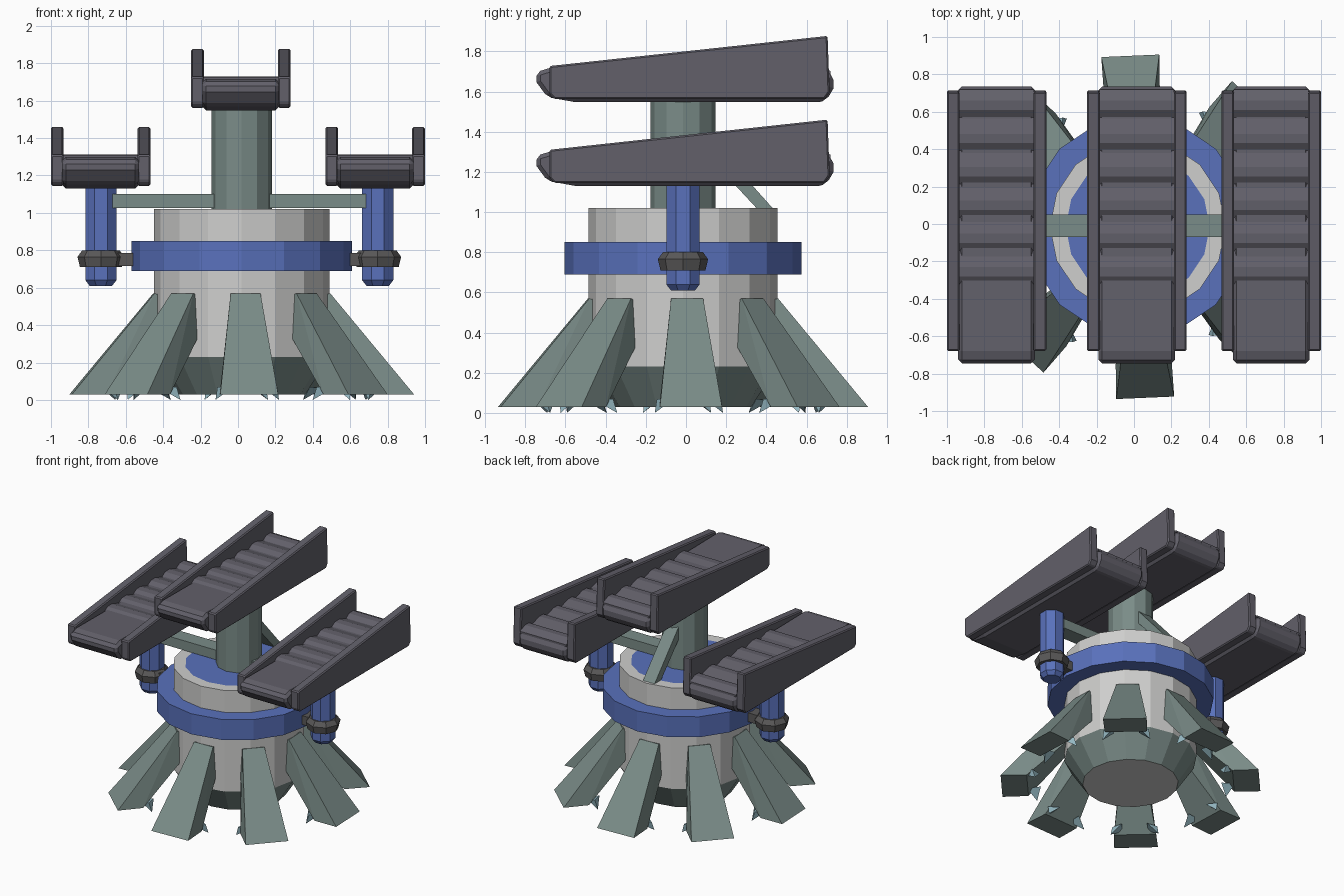
import bpy
import bmesh
from math import cos, sin, pi, radians
from mathutils import Matrix, Vector

cube = bpy.data.objects.get("Cube")
if cube:
    bpy.data.objects.remove(cube, do_unlink=True)


def material(name, rgb):
    m = bpy.data.materials.new(name)
    m.use_nodes = True
    m.diffuse_color = (*rgb, 1)
    bsdf = next(n for n in m.node_tree.nodes if n.type == 'BSDF_PRINCIPLED')
    bsdf.inputs["Base Color"].default_value = (*rgb, 1)
    return m


WHITE = material("off_white", (0.62, 0.62, 0.61))
BLUE = material("blue", (0.10, 0.165, 0.50))
GREEN = material("grey_green", (0.195, 0.262, 0.246))
DARK = material("dark_violet_grey", (0.122, 0.117, 0.144))
IRON = material("dark_grey", (0.10, 0.097, 0.097))
PALE = material("pale_teal", (0.30, 0.48, 0.54))

CX, CY = 0.02, -0.015


def finish(name, bm, mats, bevel=0):
    bmesh.ops.recalc_face_normals(bm, faces=bm.faces)
    mesh = bpy.data.meshes.new(name)
    bm.to_mesh(mesh)
    bm.free()
    for m in mats:
        mesh.materials.append(m)
    obj = bpy.data.objects.new(name, mesh)
    bpy.context.collection.objects.link(obj)
    if bevel:
        mod = obj.modifiers.new("bevel", 'BEVEL')
        mod.width, mod.segments = bevel, 1
        mod.limit_method, mod.angle_limit = 'ANGLE', radians(40)
    return obj


def hull(name, pts, mat, matrix=Matrix(), bevel=0):
    """Convex solid around a few points."""
    bm = bmesh.new()
    for p in pts:
        bm.verts.new(matrix @ Vector(p))
    bmesh.ops.convex_hull(bm, input=bm.verts)
    bmesh.ops.dissolve_limit(bm, angle_limit=radians(1),
                             verts=bm.verts, edges=bm.edges)
    return finish(name, bm, [mat], bevel)


def prism(name, profile, x0, x1, mat, loc=(0, 0, 0), bevel=0):
    """Convex (y, z) profile stretched from x0 to x1."""
    pts = [(x, y, z) for x in (x0, x1) for y, z in profile]
    return hull(name, pts, mat, Matrix.Translation(loc), bevel)


def lathe(name, profile, sides, mats, bands=None, loc=(CX, CY), turn=0):
    """Stacked rings of (radius, z); bands gives the material of each band, then both caps."""
    bm = bmesh.new()
    rings = []
    for r, z in profile:
        angles = [turn + 2 * pi * i / sides for i in range(sides)]
        rings.append([bm.verts.new((loc[0] + r * cos(a), loc[1] + r * sin(a), z))
                      for a in angles])
    bands = bands or [0] * (len(profile) + 1)
    for k in range(len(rings) - 1):
        for i in range(sides):
            j = (i + 1) % sides
            f = bm.faces.new((rings[k][i], rings[k][j], rings[k + 1][j], rings[k + 1][i]))
            f.material_index = bands[k]
    bm.faces.new(rings[0]).material_index = bands[-2]
    bm.faces.new(rings[-1]).material_index = bands[-1]
    return finish(name, bm, mats)


# Body: pale drum with a tapered green base and a blue top plate
lathe("body", [(0.34, 0.03), (0.47, 0.23), (0.47, 1.02), (0.385, 1.02)], 16,
      [WHITE, GREEN, BLUE], bands=[1, 0, 0, 0, 2])
lathe("body_belt", [(0.47, 0.69), (0.59, 0.69), (0.59, 0.85), (0.47, 0.85)], 16, [BLUE])
lathe("column", [(0.163, 1.0), (0.163, 1.56)], 12, [GREEN])

# Cross beam and rear brace
prism("cross_beam", [(-0.06, 1.025), (0.06, 1.025), (0.06, 1.10), (-0.06, 1.10)],
      -0.68, 0.68, GREEN, (0.01, -0.01, 0))
prism("rear_brace", [(0.36, 1.01), (0.44, 1.01), (0.10, 1.39), (0.10, 1.29)],
      -0.05, 0.05, GREEN, (CX, 0, 0))

# Side posts with collars and their links to the belt
for side, sx in (("right", -1), ("left", 1)):
    px = 0.007 + sx * 0.74
    lathe(side + "_post", [(0.065, 0.61), (0.09, 0.64), (0.09, 1.15)], 8, [BLUE],
          loc=(px, CY), turn=pi / 8)
    lathe(side + "_collar", [(0.085, 0.71), (0.112, 0.71), (0.125, 0.765),
                             (0.10, 0.80), (0.085, 0.80)], 8, [IRON], loc=(px, CY))
    prism(side + "_collar_link", [(-0.05, 0.715), (0.05, 0.715), (0.05, 0.785), (-0.05, 0.785)],
          sx * 0.54, sx * 0.66, IRON, (0.01, CY, 0))

# Ramps: ribbed deck between two rising walls
DECK = [(-0.745, 1.23), (-0.745, 1.28), (-0.68, 1.30), (0.70, 1.285), (0.735, 1.26),
        (0.735, 1.20), (0.70, 1.14), (0.66, 1.13), (-0.55, 1.13), (-0.69, 1.155)]
WALL = [(-0.68, 1.17), (-0.655, 1.145), (0.69, 1.145), (0.715, 1.18),
        (0.705, 1.46), (-0.68, 1.31)]
for name, x, dz in (("right", -0.735, 0), ("middle", 0.015, 0.417), ("left", 0.733, 0)):
    loc = (x, 0, dz)
    prism(name + "_ramp_deck", DECK, -0.205, 0.205, DARK, loc, bevel=0.02)
    for sx in (-1, 1):
        prism(name + "_ramp_wall", WALL, sx * 0.198, sx * 0.266, DARK, loc, bevel=0.008)
    for i in range(6):
        y = -0.32 + i * 0.178
        end = min(y + 0.178, 0.72)
        rib = [(y, 1.27), (y, 1.285), (y + 0.04, 1.31), (y + 0.09, 1.312),
               (end, 1.285), (end, 1.27)]
        prism(name + "_ramp_rib", rib, -0.2, 0.2, DARK, loc)

# Legs: (radius, half width, z), mirrored across the leg's own centre plane
LEG = [(0.40, 0.07, 0.55), (0.47, 0.08, 0.57), (0.87, 0.135, 0.08),
       (0.915, 0.155, 0.03), (0.73, 0.15, 0.03), (0.42, 0.085, 0.36)]
CLAW = [(0.64, 0.09, 0.07), (0.74, 0.09, 0.06), (0.69, 0.16, 0.07), (0.67, 0.17, 0.0)]
for k in range(8):
    m = Matrix.Translation((CX, CY, 0)) @ Matrix.Rotation(radians(45 * k + 2.5), 4, 'Z')
    hull("leg", [(r, s * w, z) for r, w, z in LEG for s in (-1, 1)], GREEN, m)
    for s in (-1, 1):
        hull("foot_claw", [(r, s * w, z) for r, w, z in CLAW], PALE, m)
